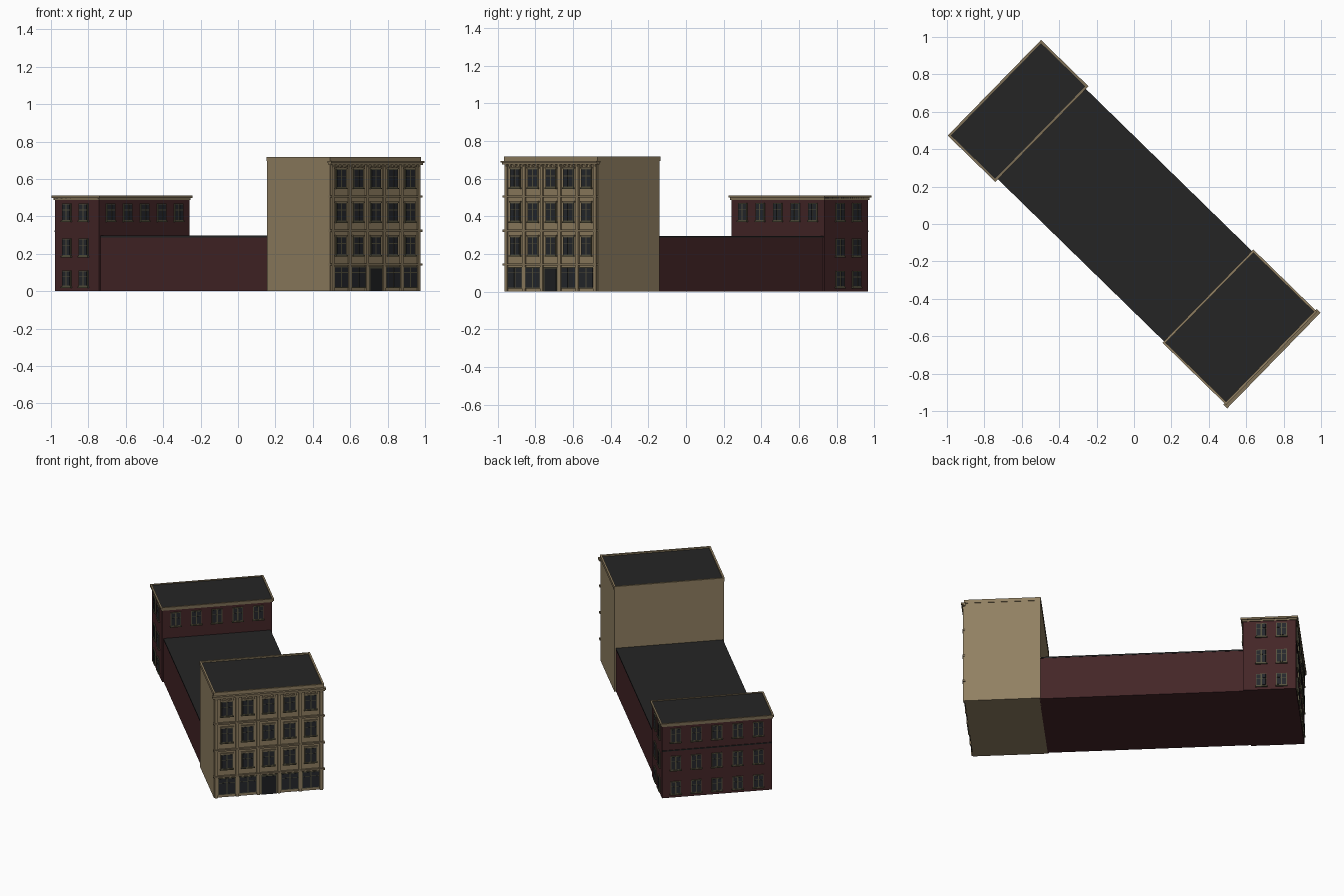
import bpy, bmesh, math
from mathutils import Matrix, Vector

if "Cube" in bpy.data.objects:
    bpy.data.objects.remove(bpy.data.objects["Cube"])

TURN = Matrix.Rotation(math.radians(45.7), 4, 'Z')   # the block stands diagonally


def material(name, rgb):
    m = bpy.data.materials.new(name)
    m.diffuse_color = (*rgb, 1)
    m.use_nodes = True
    m.node_tree.nodes["Principled BSDF"].inputs["Base Color"].default_value = m.diffuse_color
    return m


TAN = material("tan stone", (0.284, 0.216, 0.122))
RED = material("dark red brick", (0.058, 0.0185, 0.0203))
ROOF = material("roof tar", (0.0185, 0.0185, 0.0185))
GLASS = material("window glass", (0.019, 0.021, 0.025))
FRAME = material("olive frame", (0.090, 0.082, 0.048))
TRIM = material("cornice stone", (0.215, 0.165, 0.095))
DOOR = material("door paint", (0.013, 0.014, 0.016))


def boxes(name, mat, items, frame=Matrix()):
    """One object from boxes given as (x0, x1, y0, y1, z0, z1)."""
    bm = bmesh.new()
    for x0, x1, y0, y1, z0, z1 in items:
        size = Matrix.Diagonal((x1 - x0, y1 - y0, z1 - z0, 1))
        mid = Matrix.Translation(((x0 + x1) / 2, (y0 + y1) / 2, (z0 + z1) / 2))
        bmesh.ops.create_cube(bm, size=1, matrix=TURN @ frame @ mid @ size)
    me = bpy.data.meshes.new(name)
    bm.to_mesh(me)
    bm.free()
    me.materials.append(mat)
    ob = bpy.data.objects.new(name, me)
    bpy.context.collection.objects.link(ob)
    return ob


def rim(x, y0, y1, z0, z1, w):
    """Four bars around a rectangular roof."""
    return [(-x, x, y0, y0 + w, z0, z1), (-x, x, y1 - w, y1, z0, z1),
            (-x, -x + w, y0 + w, y1 - w, z0, z1), (x - w, x, y0 + w, y1 - w, z0, z1)]


def wall(x, y, degrees):
    """Frame whose -y axis points out of a wall, origin on the wall."""
    return Matrix.Translation((x, y, 0)) @ Matrix.Rotation(math.radians(degrees), 4, 'Z')


def windows(name, frame, centres, rows, w, split=0.62, sill=True):
    """Double casements with a transom, on a wall."""
    frames, panes, sills = [], [], []
    for z0, z1 in rows:
        zm = z0 + (z1 - z0) * split
        for c in centres:
            frames.append((c - w / 2, c + w / 2, -0.006, 0.002, z0, z1))
            for s in (-1, 1):
                a, b = sorted((c + s * 0.004, c + s * (w / 2 - 0.005)))
                panes += [(a, b, -0.0075, 0, z0 + 0.005, zm - 0.002),
                          (a, b, -0.0075, 0, zm + 0.002, z1 - 0.005)]
            sills.append((c - w / 2 - 0.004, c + w / 2 + 0.004, -0.01, 0.002, z0 - 0.007, z0))
    boxes(name + "_frames", FRAME, frames, frame)
    boxes(name + "_panes", GLASS, panes, frame)
    if sill:
        boxes(name + "_sills", FRAME, sills, frame)


# Long low hall between the two buildings
boxes("hall_walls", RED, [(-0.335, 0.335, -0.56, 0.705, 0, 0.288)])
boxes("hall_roof", ROOF, [(-0.337, 0.337, -0.554, 0.699, 0.288, 0.297)])

# Tall stone building
FY = -1.024
boxes("tall_walls", TAN, [(-0.345, 0.345, FY, -0.555, 0, 0.706)])
boxes("tall_roof", ROOF, [(-0.337, 0.337, FY + 0.008, -0.563, 0.70, 0.709)])
boxes("tall_parapet", TAN, rim(0.348, FY - 0.004, -0.552, 0.695, 0.718, 0.012))

# Facade relief: pilasters, string courses, cornice and dentils
front = wall(0, FY, 0)
BAY = 0.132
edges = [(i - 2.5) * BAY for i in range(6)]
bays = [(i - 2) * BAY for i in range(5)]
boxes("pilasters", TAN, [(e - 0.010, e + 0.010, -0.009, 0.002, 0, 0.68) for e in edges], front)
boxes("string_courses", TRIM,
      [(-0.350, 0.350, -0.014, 0.006, z, z + 0.011) for z in (0.138, 0.318, 0.500)], front)
boxes("front_cornice", TRIM, [(-0.352, 0.352, -0.015, 0.006, 0.676, 0.685),
                              (-0.357, 0.357, -0.021, 0.008, 0.685, 0.695)], front)
boxes("dentils", TRIM, [(x * 0.033 - 0.006, x * 0.033 + 0.006, -0.013, 0.002, 0.664, 0.676)
                        for x in range(-10, 11)], front)

# Upper windows with lintels
rows = [(0.193, 0.293), (0.373, 0.473), (0.553, 0.653)]
windows("tall_window", front, bays, rows, 0.076)
boxes("lintels", TRIM, [(b - 0.043, b + 0.043, -0.008, 0.002, r[1], r[1] + 0.008)
                        for b in bays for r in rows], front)

# Shop windows and the central door
windows("shop_window", front, [b for b in bays if abs(b) > 0.01], [(0.018, 0.132)], 0.111, 0.72, False)
boxes("door_frame", FRAME, [(-0.052, 0.052, -0.006, 0.002, 0, 0.132)], front)
boxes("door", DOOR, [(-0.043, 0.043, -0.008, 0.002, 0, 0.122)], front)

# Brick building at the back
boxes("brick_walls", RED, [(-0.345, 0.345, 0.70, 1.03, 0, 0.495)])
boxes("brick_roof", ROOF, [(-0.35, 0.35, 0.696, 1.035, 0.495, 0.508)])
boxes("brick_cornice", TRIM, rim(0.357, 0.688, 1.043, 0.499, 0.512, 0.012)
      + rim(0.350, 0.695, 1.036, 0.488, 0.499, 0.012))

# Brick building windows on all four sides
rows = [(0.025, 0.110), (0.188, 0.282), (0.377, 0.470)]
cols = [(i - 2) * 0.13 for i in range(5)]
windows("brick_inner_window", wall(0, 0.70, 0), cols, rows[2:], 0.066)
windows("brick_back_window", wall(0, 1.03, 180), cols, rows, 0.066)
windows("brick_left_window", wall(-0.345, 0.878, -90), (-0.063, 0.063), rows, 0.066)
windows("brick_right_window", wall(0.345, 0.878, 90), (-0.063, 0.063), rows, 0.066)
boxes("back_course", ROOF, [(-0.345, 0.345, -0.005, 0.002, 0.318, 0.324)], wall(0, 1.03, 180))
